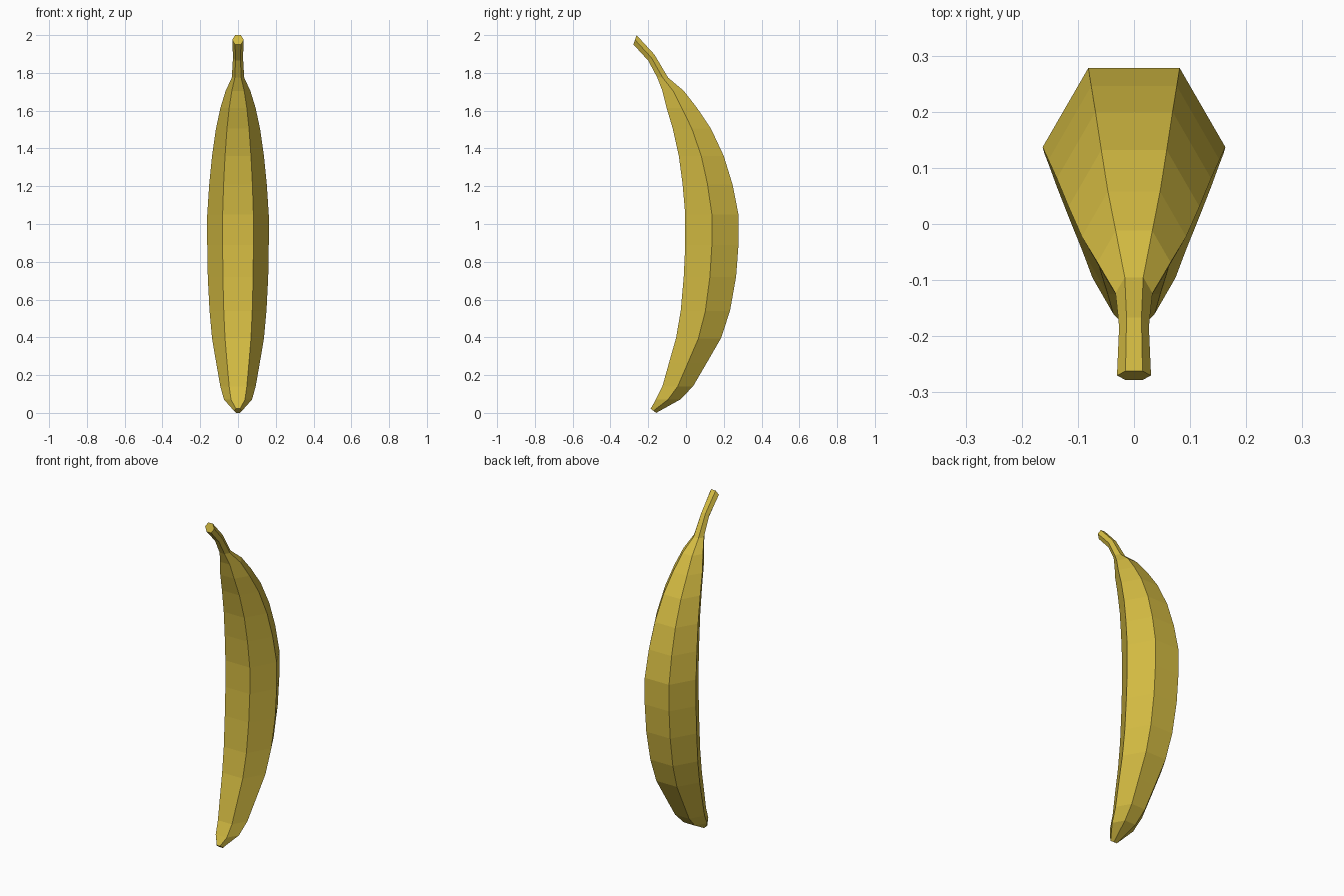
import bpy, bmesh, math

if "Cube" in bpy.data.objects:
    bpy.data.objects.remove(bpy.data.objects["Cube"])

# Side profile: (inner y, inner z, outer y, outer z) of each hexagonal ring, tip to stem
RINGS = [
    (-0.187, 0.022, -0.158, 0.0),
    (-0.16, 0.07, -0.032, 0.07),
    (-0.125, 0.14, 0.037, 0.14),
    (-0.09, 0.265, 0.11, 0.265),
    (-0.053, 0.395, 0.185, 0.395),
    (-0.028, 0.54, 0.233, 0.54),
    (-0.012, 0.72, 0.265, 0.72),
    (-0.004, 0.89, 0.278, 0.89),
    (-0.004, 1.05, 0.278, 1.05),
    (-0.018, 1.21, 0.246, 1.21),
    (-0.038, 1.36, 0.2, 1.36),
    (-0.07, 1.505, 0.132, 1.505),
    (-0.103, 1.615, 0.058, 1.615),
    (-0.125, 1.705, -0.012, 1.705),
    (-0.152, 1.775, -0.095, 1.775),
    (-0.2, 1.865, -0.167, 1.897),
    (-0.278, 1.95, -0.262, 2.0),
]

yellow = bpy.data.materials.new("banana yellow")
yellow.diffuse_color = (0.66, 0.50, 0.055, 1)
yellow.use_nodes = True
yellow.node_tree.nodes["Principled BSDF"].inputs["Base Color"].default_value = yellow.diffuse_color

# Loft hexagons along the curved profile, closed at both ends
bm = bmesh.new()
loops = []
for iy, iz, oy, oz in RINGS:
    r = math.hypot(oy - iy, oz - iz) / math.sqrt(3)
    ring = []
    for i in range(6):
        a = math.radians(60 * i)
        t = 0.5 + math.sin(a) / math.sqrt(3)
        ring.append(bm.verts.new((r * math.cos(a), iy + (oy - iy) * t, iz + (oz - iz) * t)))
    loops.append(ring)
for lo, hi in zip(loops, loops[1:]):
    for i in range(6):
        j = (i + 1) % 6
        bm.faces.new((lo[i], lo[j], hi[j], hi[i]))
bm.faces.new(loops[0][::-1])
bm.faces.new(loops[-1])
bmesh.ops.recalc_face_normals(bm, faces=bm.faces[:])

mesh = bpy.data.meshes.new("banana")
bm.to_mesh(mesh)
bm.free()
mesh.materials.append(yellow)
bpy.context.collection.objects.link(bpy.data.objects.new("banana", mesh))
